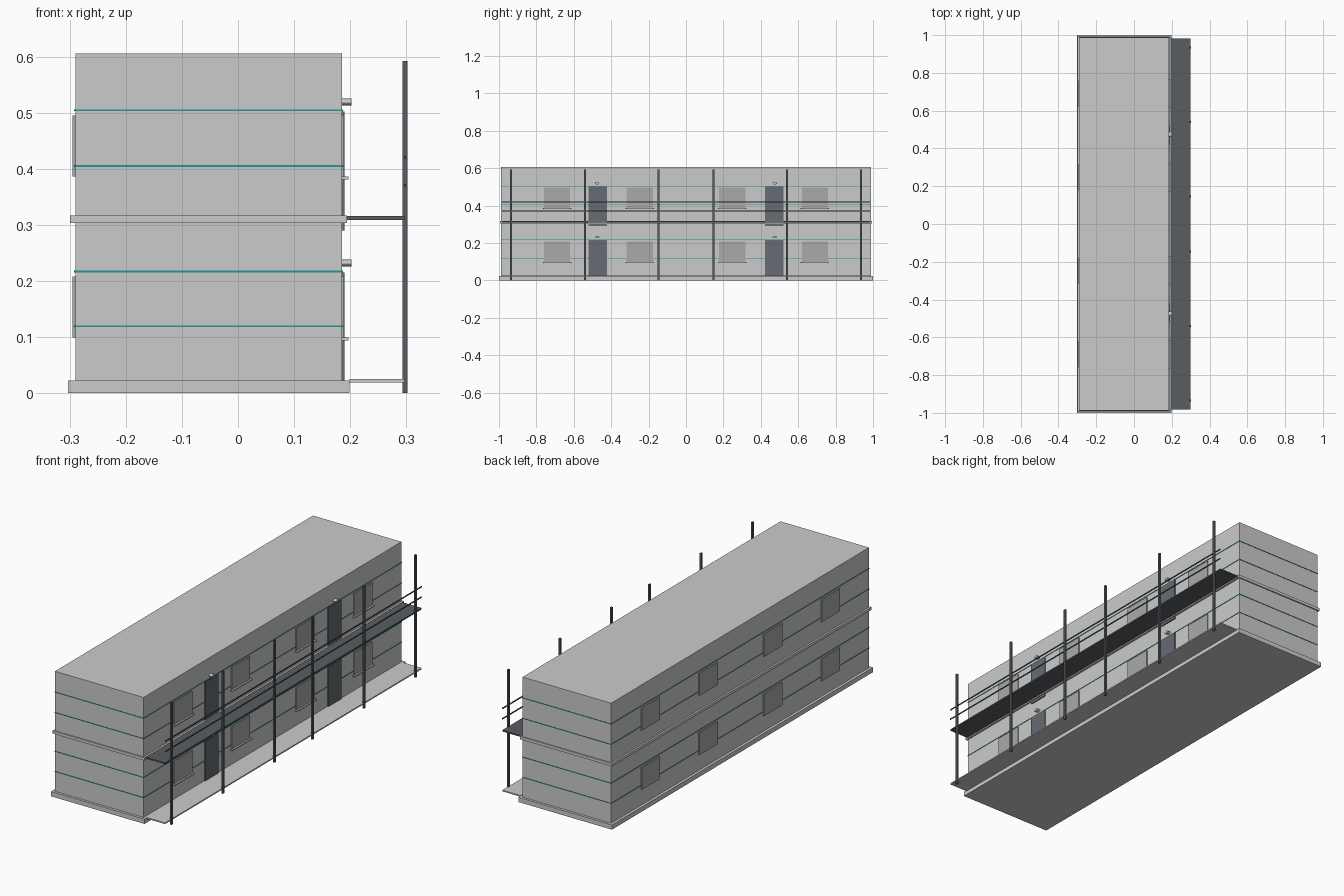
import bpy, math

if "Cube" in bpy.data.objects:
    bpy.data.objects.remove(bpy.data.objects["Cube"])

def material(name, color):
    m = bpy.data.materials.new(name)
    m.diffuse_color = (*color, 1)
    m.use_nodes = True
    m.node_tree.nodes["Principled BSDF"].inputs["Base Color"].default_value = m.diffuse_color
    return m

DARK = material("dark_steel", (0.10, 0.11, 0.12))
DOOR = material("door_grey", (0.13, 0.15, 0.17))
GLASS = material("window_grey", (0.40, 0.40, 0.39))
TEAL = material("teal_trim", (0.02, 0.30, 0.30))

def box(name, x, y, z, mat=None):
    """Box from (min, max) ranges on each axis."""
    bpy.ops.mesh.primitive_cube_add(size=1, location=[sum(r) / 2 for r in (x, y, z)])
    ob = bpy.context.object
    ob.name = name
    ob.scale = [r[1] - r[0] for r in (x, y, z)]
    bpy.ops.object.transform_apply(location=False, rotation=False, scale=True)
    if mat:
        ob.data.materials.append(mat)
    return ob

def around(c, w):
    return (c - w / 2, c + w / 2)

# Main masses
box("foundation", (-0.303, 0.199), (-1, 1), (0, 0.023))
box("lower_storey", (-0.29, 0.185), (-0.988, 0.988), (0.023, 0.303))
box("floor_band", (-0.299, 0.194), (-0.994, 0.994), (0.303, 0.317))
box("upper_storey", (-0.29, 0.185), (-0.988, 0.988), (0.317, 0.605))

# Thin horizontal trim lines around the walls
for z in (0.119, 0.217, 0.405, 0.504):
    box("wall_trim", (-0.292, 0.187), (-0.990, 0.990), around(z, 0.003), TEAL)

# Walkways
box("lower_walkway", (0.199, 0.297), (-0.983, 0.983), (0.019, 0.025))
box("upper_walkway", (0.194, 0.297), (-0.983, 0.983), (0.309, 0.316), DARK)

# Posts and railing
for y in (0.146, 0.541, 0.935):
    for s in (-1, 1):
        box("post", (0.293, 0.302), around(s * y, 0.011), (0, 0.592), DARK)
for z in (0.37, 0.42):
    box("handrail", around(0.2975, 0.004), (-0.983, 0.983), around(z, 0.005), DARK)

# Openings on each storey
for dz in (0, 0.287):
    for s in (-1, 1):
        # Doors with wall lamps above
        box("door", (0.183, 0.190), around(s * 0.472, 0.10), (0.003 + dz, 0.215 + dz), DOOR)
        bpy.ops.mesh.primitive_cylinder_add(vertices=24, radius=1, depth=1,
                                            location=(0.1935, s * 0.475, 0.232 + dz),
                                            rotation=(0, math.pi / 2, 0))
        lamp = bpy.context.object
        lamp.name = "wall_lamp"
        lamp.scale = (0.006, 0.012, 0.017)
        bpy.ops.object.transform_apply(location=False, rotation=False, scale=True)
        bpy.ops.object.shade_smooth_by_angle()
        # Windows on both long walls, sills on the walkway side
        for y in (0.247, 0.689):
            box("front_window", (0.183, 0.189), around(s * y, 0.14), (0.099 + dz, 0.209 + dz), GLASS)
            box("window_sill", (0.183, 0.197), around(s * y, 0.152), (0.094 + dz, 0.099 + dz))
            box("rear_window", (-0.295, -0.288), around(s * y, 0.14), (0.099 + dz, 0.208 + dz), GLASS)
